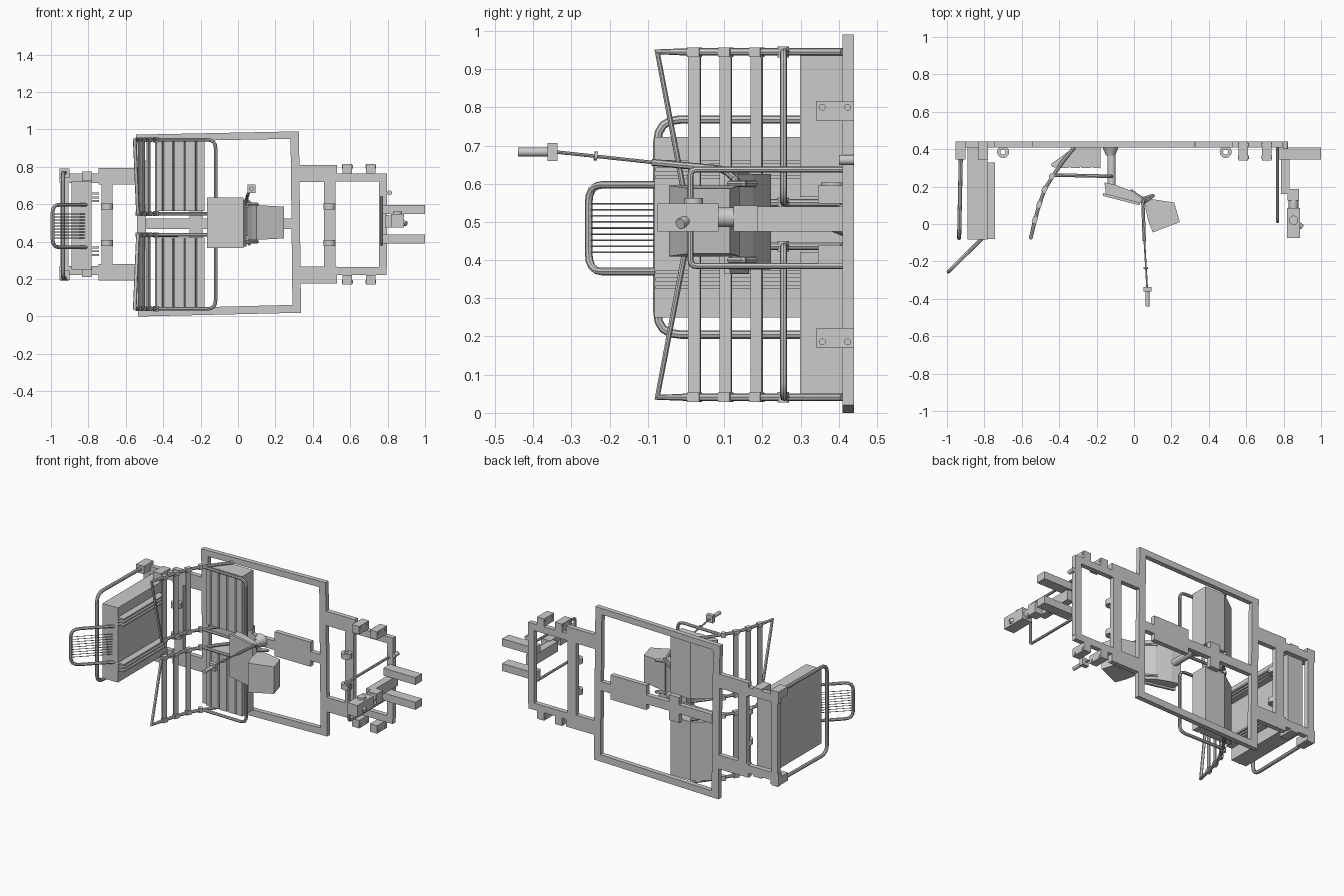
import bpy, bmesh, math
from mathutils import Vector

if "Cube" in bpy.data.objects:
    bpy.data.objects.remove(bpy.data.objects["Cube"])

def add(name, bm):
    bmesh.ops.recalc_face_normals(bm, faces=bm.faces)
    me = bpy.data.meshes.new(name)
    bm.to_mesh(me); bm.free()
    ob = bpy.data.objects.new(name, me)
    bpy.context.collection.objects.link(ob)
    return ob

def smooth(ob):
    bpy.ops.object.select_all(action='DESELECT')
    ob.select_set(True)
    bpy.context.view_layer.objects.active = ob
    if ob.type == 'CURVE':
        bpy.ops.object.convert(target='MESH')
    bpy.ops.object.shade_smooth_by_angle()

def prism(name, pts, a, b, axis='z'):
    """Extrude a flat profile: xy profile along z, or xz profile along y."""
    bm = bmesh.new()
    mk = (lambda p, h: (p[0], p[1], h)) if axis == 'z' else (lambda p, h: (p[0], h, p[1]))
    lo = [bm.verts.new(mk(p, a)) for p in pts]
    hi = [bm.verts.new(mk(p, b)) for p in pts]
    bm.faces.new(lo); bm.faces.new(hi)
    for i in range(len(pts)):
        j = (i + 1) % len(pts)
        bm.faces.new((lo[i], lo[j], hi[j], hi[i]))
    return add(name, bm)

def box(name, x0, x1, y0, y1, z0, z1):
    return prism(name, [(x0, y0), (x1, y0), (x1, y1), (x0, y1)], z0, z1)

def cyl(name, p, q, r, r2=None, n=16):
    p, q = Vector(p), Vector(q)
    bpy.ops.mesh.primitive_cone_add(vertices=n, radius1=r, radius2=r if r2 is None else r2,
                                    depth=(q - p).length, location=(p + q) / 2)
    ob = bpy.context.object
    ob.name = name
    ob.rotation_euler = (q - p).to_track_quat('Z', 'Y').to_euler()
    smooth(ob)
    return ob

def fillet(pts, rad):
    pts = [Vector(p) for p in pts]
    out = [pts[0]]
    for a, b, c in zip(pts, pts[1:], pts[2:]):
        u, v = b + (a - b).normalized() * rad, b + (c - b).normalized() * rad
        out += [u * (1 - t) ** 2 + b * 2 * t * (1 - t) + v * t * t for t in (0, .25, .5, .75, 1)]
    return out + [pts[-1]]

def tube(name, pts, r, rad=0):
    if rad:
        pts = fillet(pts, rad)
    cu = bpy.data.curves.new(name, 'CURVE')
    cu.dimensions = '3D'
    cu.bevel_depth, cu.bevel_resolution, cu.use_fill_caps = r, 2, True
    sp = cu.splines.new('POLY')
    sp.points.add(len(pts) - 1)
    for s, p in zip(sp.points, pts):
        s.co = (*p, 1)
    ob = bpy.data.objects.new(name, cu)
    bpy.context.collection.objects.link(ob)
    smooth(ob)
    return ob

F0, F1 = .41, .44      # frame depth
MID = .493             # height of the horizontal symmetry line
flip = lambda z, up: z if up else 2 * MID - z

# main frame, slightly skewed rectangle
outer = [(-.545, .972), (.326, .99), (.337, .02), (-.535, 0)]
inner = [(-.497, .935), (.281, .95), (.291, .062), (-.487, .042)]
for i, n in enumerate(("top", "right", "bottom", "left")):
    j = (i + 1) % 4
    prism("main_frame_" + n, [outer[i], outer[j], inner[j], inner[i]], F0, F1, 'y')

# centre beam with mounting plates
box("centre_beam", -.49, .29, F0, F1, .468, .525)
box("beam_plate", -.03, .22, F0, F1, .43, .585)
box("beam_cross", -.26, -.19, F0, F1, .41, .57)

for up in (True, False):
    s = "_upper" if up else "_lower"
    def fbox(name, x0, x1, y0, y1, z0, z1):
        z = sorted((flip(z0, up), flip(z1, up)))
        return box(name + s, x0, x1, y0, y1, *z)
    # left side frame
    fbox("left_frame_arm", -.745, -.53, F0, F1, .705, .793)
    fbox("left_frame_rail", -.955, -.745, F0, F1, .715, .765)
    fbox("left_corner_block", -.955, -.90, .345, F1, .74, .79)
    fbox("left_inner_block", -.835, -.78, .345, F1, .725, .775)
    # right side frame
    fbox("right_frame_arm", .32, .53, F0, F1, .72, .81)
    fbox("right_frame_rail", .53, .795, F0, F1, .722, .765)
    for k, x in enumerate((.56, .685)):
        fbox(f"right_lug_{k}", x, x + .05, .34, F1, .765, .815)
        for y in (.357, .423):
            z = flip(.80, up)
            cyl("lug_pin" + s, (x - .004, y, z), (x + .054, y, z), .009, n=12)
    # hinge rings on both uprights
    for x in (-.70, .49):
        z = .587 if up else .393
        bpy.ops.mesh.primitive_cylinder_add(vertices=20, radius=.032, depth=.032,
                                            end_fill_type='NOTHING', location=(x, .385, z))
        ring = bpy.context.object
        ring.name = "hinge_ring" + s
        ring.modifiers.new("wall", 'SOLIDIFY').thickness = .018
    # deep cushions with grooved fronts
    prof = [(-.18, .41), (-.18, .298)]
    for x in (-.225, -.285, -.345, -.40):
        prof += [(x + .005, .30), (x, .308), (x - .005, .30)]
    prof += [(-.437, .305), (-.445, .32), (-.32, .41)]
    z = sorted((flip(.565, up), flip(.935, up)))
    cush = prism("cushion" + s, prof, *z)
    # curved wing: outer tube, slanted end, inner tube
    arc = [(-.32, .41), (-.38, .335), (-.43, .262), (-.475, .19), (-.508, .10), (-.532, .01)]
    zo, zi = flip(.945, up), flip(.55, up)
    path = [(x, y, zo) for x, y in arc] + [(-.552, -.075, zo), (-.535, .0, zi)]
    path += [(x, y, zi) for x, y in arc[::-1]]
    tube("wing_tube" + s, path, .010)
    # straps across the wing
    for x, y in ((-.530, .022), (-.507, .104), (-.478, .185)):
        d = Vector((.3 + .25 * y / .1 * .4, 1)).normalized() * .0165
        nrm = Vector((d.y, -d.x)).normalized() * .004
        c = Vector((x, y))
        for nm, t, a, b in (("strap", 1, .955, .54), ("strap_wrap", 3.3, .957, .932),
                            ("strap_wrap", 3.3, .562, .537)):
            q = [c + d + nrm * t, c - d + nrm * t, c - d - nrm * t, c + d - nrm * t]
            prism(nm + s, q, flip(a, up), flip(b, up))
    # guard loop in front of the cushion
    tube("guard_loop" + s, [(-.43, .262, zo), (-.12, .255, zo), (-.12, .255, zi), (-.43, .262, zi)],
         .0095, .045)
    for zz in (zo, zi):
        cyl("guard_clamp" + s, (-.44, .255, zz - .014), (-.44, .255, zz + .014), .015)
    # ribs on the side panel
    for k in range(3):
        fbox(f"panel_rib_{k}", -.785, -.742, -.08, .33, .612 + k * .02, .622 + k * .02)
    # rear arms on the right
    fbox("rear_arm", .775, 1.0, .345, .41, .505 + .043, .505 + .09)

# uprights of the side frames
box("left_frame_upright", -.73, -.672, F0, F1, .27, .715)
box("left_frame_end", -.95, -.905, F0, F1, .19, .79)
box("right_frame_upright", .46, .52, F0, F1, .255, .735)
box("right_frame_end", .755, .797, F0, F1, .25, .765)

# left side panel with its rail and folding rack
box("side_panel", -.89, -.783, -.083, .41, .25, .722)
tube("side_rail", [(-.925, .41, .768), (-.935, -.075, .768), (-.935, -.075, .205),
                   (-.925, .41, .205)], .011, .06)
tube("rack_loop", [(-.805, -.07, .597), (-.992, -.255, .597), (-.992, -.255, .37),
                   (-.805, -.07, .37)], .010, .05)
for k in range(9):
    z = .42 + k * .016
    tube("rack_wire", [(-.82, -.085, z), (-.992, -.255, z)], .002)

# seat post
cyl("post_base", (-.125, .41, .505), (-.125, .365, .505), .042, .024)
cyl("post", (-.12, .41, .505), (-.12, .20, .505), .022)

# seat tray, side brackets and tilted backrest
prism("seat", [(-.158, .222), (-.10, .21), (-.01, .175), (.045, .135), (.03, .105),
               (-.15, .155)], .375, .625)
prism("seat_rim", [(-.165, .165), (.03, .115), (.03, .10), (-.165, .15)], .365, .635)
for z in (.40, .60):
    tube("seat_arm", [(-.02, .18, z), (.045, .135, z), (.11, .155, z), (.05, .115, z)], .009, .015)
tube("seat_loop", [(.055, .125, .40), (.06, .13, .385), (.06, .13, .615), (.055, .125, .60)],
     .009, .006)
back = prism("backrest", [(.05, .14), (.215, .115), (.245, .01), (.10, -.045), (.075, .02)],
             .41, .595)
for v in back.data.vertices:              # taper towards the far edge
    if v.co.x > .2:
        v.co.z = .502 + (v.co.z - .502) * .92

# slender control stalk
tube("stalk", [(.045, .14, .60), (.048, .10, .638), (.055, -.09, .656)], .009, .02)
tube("stalk_thin", [(.055, -.08, .655), (.07, -.34, .683)], .0045)
cyl("stalk_collar", (.063, -.232, .672), (.0635, -.24, .673), .012)
box("stalk_head", .05, .094, -.362, -.336, .660, .706)
cyl("stalk_grip", (.072, -.36, .683), (.072, -.44, .683), .0115)

# right hand rail and knob
tube("hand_rail", [(.768, .41, .637), (.768, .012, .637), (.768, .012, .385), (.768, .41, .385)],
     .008, .015)
cyl("knob", (.81, F0 - .01, .662), (.81, F1, .662), .013)

# jointed controller on the right
box("controller_arm", .785, .832, .16, .41, .475, .54)
box("controller_elbow", .82, .882, .125, .187, .475, .543)
cyl("controller_joint", (.853, .13, .512), (.853, .08, .512), .026)
box("controller_body", .818, .888, -.075, .085, .475, .548)
cyl("controller_dial", (.853, .02, .545), (.853, .02, .562), .025)
cyl("controller_stick", (.835, .03, .522), (.898, -.015, .495), .014)
